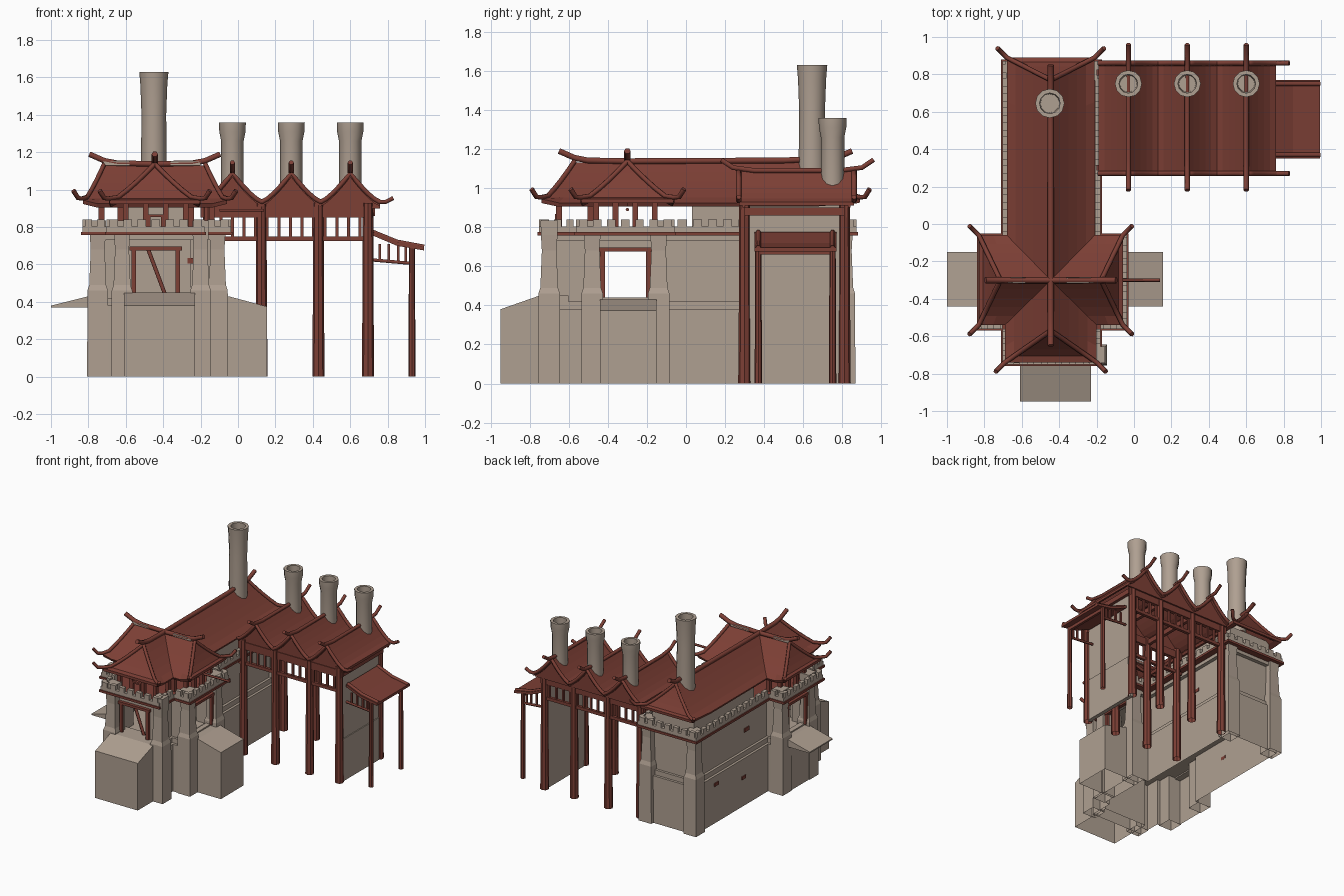
import bpy, bmesh, math
from mathutils import Vector, Matrix

cube = bpy.data.objects.get("Cube")
if cube:
    bpy.data.objects.remove(cube, do_unlink=True)


def material(name, rgb):
    m = bpy.data.materials.new(name)
    m.use_nodes = True
    m.diffuse_color = (*rgb, 1)
    bsdf = next(n for n in m.node_tree.nodes if n.type == 'BSDF_PRINCIPLED')
    bsdf.inputs["Base Color"].default_value = (*rgb, 1)
    return m


STONE = material("sandstone", (0.43, 0.35, 0.285))
RED = material("red_timber", (0.205, 0.05, 0.036))


def finish(bm, name, mat, fix=True):
    if fix:
        bmesh.ops.recalc_face_normals(bm, faces=bm.faces)
    me = bpy.data.meshes.new(name)
    bm.to_mesh(me)
    bm.free()
    ob = bpy.data.objects.new(name, me)
    bpy.context.collection.objects.link(ob)
    me.materials.append(mat)
    return ob


def boxes(name, spans, mat):
    """Join boxes given as (x0, x1, y0, y1, z0, z1)."""
    bm = bmesh.new()
    for x0, x1, y0, y1, z0, z1 in spans:
        mid = Vector((x0 + x1, y0 + y1, z0 + z1)) / 2
        size = (abs(x1 - x0), abs(y1 - y0), abs(z1 - z0), 1)
        bmesh.ops.create_cube(bm, size=1, matrix=Matrix.Translation(mid) @ Matrix.Diagonal(size))
    return finish(bm, name, mat)


def prism(name, profile, axis, a, b, mat, floor=True):
    """Extrude a 2D profile from a to b along an axis."""
    place = {'x': lambda p, t: (t, *p), 'y': lambda p, t: (p[0], t, p[1]), 'z': lambda p, t: (*p, t)}[axis]
    bm = bmesh.new()
    face = bm.faces.new([bm.verts.new(place(p, a)) for p in profile])
    out = bmesh.ops.extrude_face_region(bm, geom=[face])
    for v in out['geom']:
        if isinstance(v, bmesh.types.BMVert):
            v.co[('x', 'y', 'z').index(axis)] = b
    bmesh.ops.recalc_face_normals(bm, faces=bm.faces)
    if not floor:
        low = [f for f in bm.faces if f.normal.z < -0.9]
        bmesh.ops.delete(bm, geom=low, context='FACES_ONLY')
    return finish(bm, name, mat, False)


def beam(name, pts, r, mat=RED):
    cu = bpy.data.curves.new(name, 'CURVE')
    cu.dimensions = '3D'
    cu.bevel_depth, cu.bevel_resolution, cu.use_fill_caps = r, 1, True
    sp = cu.splines.new('POLY')
    sp.points.add(len(pts) - 1)
    for q, p in zip(sp.points, pts):
        q.co = (*p, 1)
    cu.materials.append(mat)
    ob = bpy.data.objects.new(name, cu)
    bpy.context.collection.objects.link(ob)
    bpy.ops.object.select_all(action='DESELECT')
    ob.select_set(True)
    bpy.context.view_layer.objects.active = ob
    bpy.ops.object.convert(target='MESH')


def lathe(name, x, y, rings, n, mat, turn=0.0, smooth=False):
    bm = bmesh.new()
    rows = [[bm.verts.new((x + r * math.cos(turn + math.tau * i / n), y + r * math.sin(turn + math.tau * i / n), z))
             for i in range(n)] for r, z in rings]
    for a, b in zip(rows, rows[1:]):
        for i in range(n):
            bm.faces.new((a[i], a[(i + 1) % n], b[(i + 1) % n], b[i]))
    bm.faces.new(rows[-1])
    ob = finish(bm, name, mat)
    if smooth:
        bpy.ops.object.select_all(action='DESELECT')
        ob.select_set(True)
        bpy.context.view_layer.objects.active = ob
        bpy.ops.object.shade_smooth_by_angle(angle=0.7)


# Cross-shaped footprint of tower and hall
def outline(o):
    xa, xb, xc, xd = -0.79 - o, -0.66 - o, -0.22 + o, -0.08 + o
    ya, yb, yc, yd = -0.71 - o, -0.52 - o, -0.10 + o, 0.83 + o
    return [(xb, yd), (xb, yc), (xa, yc), (xa, yb), (xb, yb), (xb, ya),
            (xc, ya), (xc, yb), (xd, yb), (xd, yc), (xc, yc), (xc, yd)]


def edge_box(p, q, s, e, t, z0, z1):
    """Box along edge p-q from distance s to e, thickness t inward."""
    p, q = Vector(p), Vector(q)
    d = (q - p).normalized()
    a, b = p + d * s, p + d * e + Vector((-d.y, d.x)) * t
    return (a.x, b.x, a.y, b.y, z0, z1)


def edges(o):
    pts = outline(o)
    return [(p, q, (Vector(q) - Vector(p)).length) for p, q in zip(pts, pts[1:] + pts[:1])]


# Base, floors and walls with three doorways
prism("base", outline(0.01), 'z', 0, 0.38, STONE, floor=False)
prism("base_ledge", outline(-0.01), 'z', 0.38, 0.42, STONE)
prism("upper_floor", outline(0.0), 'z', 0.73, 0.76, STONE)
wall, frames = [], []
for i, (p, q, n) in enumerate(edges(-0.03)):
    if i in (2, 5, 8):
        s, e = n / 2 - 0.12, n / 2 + 0.12
        wall += [edge_box(p, q, 0, s, 0.04, 0.42, 0.74), edge_box(p, q, e, n, 0.04, 0.42, 0.74),
                 edge_box(p, q, s, e, 0.04, 0.69, 0.74), edge_box(p, q, s, e, 0.04, 0.42, 0.44)]
        frames += [edge_box(p, q, s - 0.01, s + 0.015, -0.02, 0.44, 0.69),
                   edge_box(p, q, e - 0.015, e + 0.01, -0.02, 0.44, 0.69),
                   edge_box(p, q, s - 0.02, e + 0.02, -0.025, 0.675, 0.695)]
    else:
        wall.append(edge_box(p, q, 0, n, 0.04, 0.42, 0.74))
boxes("walls", wall, STONE)
boxes("door_frames", frames, RED)
beam("fallen_timber", [(-0.48, -0.64, 0.68), (-0.39, -0.64, 0.44)], 0.012)

# Cornice band and crenellated parapet
prism("cornice", outline(0.05), 'z', 0.757, 0.775, RED)
parapet = []
for p, q, n in edges(0.042):
    parapet.append(edge_box(p, q, 0, n, 0.03, 0.775, 0.803))
    k = max(2, round(n / 0.075))
    parapet += [edge_box(p, q, (j + 0.2) * n / k, (j + 0.8) * n / k, 0.03, 0.80, 0.84) for j in range(k)]
boxes("parapet", parapet, STONE)

# Buttresses at the corners
for x, y in [(-0.62, -0.70), (-0.20, -0.70), (-0.75, -0.48), (-0.75, -0.14), (-0.11, -0.48),
             (-0.11, -0.14), (-0.64, 0.81), (-0.24, 0.81)]:
    rings = [(0.08, 0), (0.078, 0.46), (0.064, 0.49), (0.053, 0.68), (0.06, 0.76), (0.062, 0.835)]
    lathe("buttress", x, y, rings, 4, STONE, math.pi / 4)

# Porch blocks and left landing
prism("right_porch", [(-0.17, 0), (0.155, 0), (0.155, 0.375), (-0.05, 0.43), (-0.17, 0.43)],
      'y', -0.44, -0.15, STONE, floor=False)
prism("front_porch", [(-0.6, 0), (-0.95, 0), (-0.95, 0.38), (-0.75, 0.45), (-0.6, 0.45)],
      'x', -0.61, -0.23, STONE, floor=False)
prism("left_landing", [(-0.75, 0.37), (-1, 0.37), (-1, 0.38), (-0.8, 0.43), (-0.75, 0.43)],
      'y', -0.44, -0.15, STONE)

# Clerestory wall of the hall and lantern posts of the tower
boxes("clerestory", [(-0.63, -0.26, 0.03, 0.80, 0.76, 0.95)], STONE)
posts = []
for i, (p, q, n) in enumerate(edges(-0.045)):
    if i not in (0, 10, 11):
        k = 3 if n > 0.3 else 1
        posts += [edge_box(p, q, t * (n - 0.03) / k, t * (n - 0.03) / k + 0.03, 0.03, 0.76, 0.94) for t in range(k + 1)]
boxes("lantern_posts", posts, RED)
boxes("front_window", [(-0.48, -0.40, -0.67, -0.65, 0.855, 0.867), (-0.48, -0.468, -0.67, -0.65, 0.775, 0.86),
                       (-0.412, -0.40, -0.67, -0.65, 0.775, 0.86)], RED)

# Curved hip roofs radiating from the tower centre
CENTRE, EAVE, RIDGE, STEPS = Vector((-0.445, -0.30, 0)), 0.925, 1.13, 5


def roof_arm(name, angle, w, length, ridge):
    rot = Matrix.Rotation(angle, 3, 'Z')
    at = lambda x, y, z: CENTRE + rot @ Vector((x, y, z))
    bm, rows, hips = bmesh.new(), [], []
    for k in range(STEPS + 1):
        s = k / STEPS
        hw, end, z = w * (1 - s), length + (ridge - length) * s, EAVE + (RIDGE - EAVE) * s ** 1.25
        lift = 0.02 if k == 0 else 0
        pts = [(0, -hw, z), (end * 0.8, -hw, z), (end, -hw, z + lift), (end, hw, z + lift), (end * 0.8, hw, z), (0, hw, z)]
        rows.append([bm.verts.new(at(*p)) for p in pts])
        hips.append((end, hw, z + lift + 0.008))
    for a, b in zip(rows, rows[1:]):
        for i in range(5):
            bm.faces.new((a[i], a[i + 1], b[i + 1], b[i]))
    bmesh.ops.remove_doubles(bm, verts=bm.verts, dist=0.0005)
    ob = finish(bm, name, RED, False)
    mod = ob.modifiers.new("thickness", 'SOLIDIFY')
    mod.thickness, mod.offset = 0.022, -1
    tips = [(length + 0.05, w + 0.05, EAVE + 0.07), (length + 0.025, w + 0.025, EAVE + 0.03)]
    for side in (-1, 1):
        beam(name + "_hip_beam", [at(x, side * y, z) for x, y, z in tips + hips], 0.013)
    beam(name + "_ridge_beam", [at(0, 0, RIDGE + 0.008), at(ridge * 0.75, 0, RIDGE + 0.012),
                                at(ridge, 0, RIDGE + 0.025), at(ridge + 0.08, 0, RIDGE + 0.06)], 0.017)


roof_arm("front_roof", -math.pi / 2, 0.245, 0.44, 0.27)
roof_arm("left_roof", math.pi, 0.24, 0.385, 0.27)
roof_arm("right_roof", 0, 0.24, 0.385, 0.27)
roof_arm("hall_roof", math.pi / 2, 0.235, 1.19, 1.07)
boxes("worn_ridge", [(-0.72, -0.58, -0.315, -0.285, 1.13, 1.152), (-0.36, -0.2, -0.315, -0.285, 1.13, 1.152)], STONE)
beam("side_pole", [(-0.1, -0.3, 0.89), (0.14, -0.3, 0.89)], 0.009)

# Shed: three curved gables side by side
RIDGES, HALF, Y0, Y1 = (-0.03, 0.285, 0.60), 0.16, 0.27, 0.86
for gx in RIDGES:
    prof = [(gx + HALF * k / 5, 0.93 + 0.155 * (1 - abs(k) / 5) ** 1.35) for k in range(-5, 6)]
    under = [(x, z - 0.02) for x, z in reversed(prof)]
    prism("shed_roof", prof + under, 'y', Y0, Y1, RED)
    fill = [(x, z - 0.01) for x, z in prof] + [(gx + HALF, 0.90), (gx - HALF, 0.90)]
    for y in (Y0 + 0.02, Y1 - 0.03):
        prism("shed_gable", fill, 'y', y, y + 0.012, RED)
    for y in (Y0, Y1):
        beam("verge_beam", [(x, y, z + 0.004) for x, z in prof], 0.014)
    beam("shed_ridge_beam", [(gx, 0.18, 1.145), (gx, 0.24, 1.105), (gx, 0.35, 1.09), (gx, 0.78, 1.09),
                             (gx, 0.9, 1.105), (gx, 0.96, 1.145)], 0.014)
    lathe("chimney", gx, 0.75, [(0.06, 0.99), (0.06, 1.26), (0.07, 1.31), (0.072, 1.36), (0.05, 1.36), (0.045, 1.1)],
          12, STONE, smooth=True)
for y in (Y0, Y1):
    beam("verge_tip", [(0.75, y, 0.935), (0.79, y, 0.935), (0.83, y, 0.955)], 0.013)
lathe("tall_chimney", -0.45, 0.645, [(0.07, 1.02), (0.066, 1.4), (0.072, 1.56), (0.078, 1.63), (0.055, 1.63), (0.05, 1.2)],
      12, STONE, smooth=True)

# Shed posts, beams and slatted frieze
rails, slats = [], []
for y in (0.30, 0.81):
    for x in (-0.16, 0.125, 0.43, 0.695):
        lathe("shed_post", x, y, [(0.033, 0), (0.029, 0.5), (0.028, 0.93)], 8, RED)
    rails += [(-0.2, 0.72, y - 0.015, y + 0.015, 0.85, 0.91), (-0.2, 0.70, y - 0.012, y + 0.012, 0.725, 0.75)]
    slats += [(x, x + 0.016, y - 0.008, y + 0.008, 0.74, 0.86) for x in [-0.1 + 0.062 * k for k in range(13)]]
rails += [(x - 0.012, x + 0.012, 0.30, 0.81, 0.86, 0.90) for x in (0.125, 0.43, 0.72)]
boxes("shed_rails", rails, RED)
boxes("shed_slats", slats, RED)
boxes("shed_end_wall", [(0.68, 0.705, 0.31, 0.80, 0, 0.87), (0.70, 0.712, 0.33, 0.78, 0, 0.34)], STONE)

# Lean-to at the shed end
prism("lean_to_roof", [(0.72, 0.775), (0.85, 0.72), (0.995, 0.695), (0.995, 0.675), (0.85, 0.70), (0.72, 0.755)],
      'y', 0.35, 0.77, RED)
lean = []
for y in (0.37, 0.75):
    lathe("lean_to_post", 0.93, y, [(0.019, 0), (0.016, 0.69)], 8, RED)
    beam("lean_to_rail", [(0.71, y, 0.625), (0.94, y, 0.605)], 0.01)
    beam("lean_to_edge", [(0.72, y, 0.775), (0.85, y, 0.722), (0.995, y, 0.695)], 0.013)
    lean += [(x, x + 0.014, y - 0.007, y + 0.007, 0.615, 0.71) for x in (0.75, 0.8, 0.85, 0.89)]
lean.append((0.92, 0.94, 0.36, 0.76, 0.66, 0.69))
boxes("lean_to_slats", lean, RED)

# Exposed brick patches
boxes("brick_patches", [(-0.27, -0.21, -0.685, -0.676, 0.605, 0.635), (-0.255, -0.246, 0.4, 0.45, 0.55, 0.575),
                        (-0.072, -0.065, -0.5, -0.46, 0.24, 0.27), (-0.678, -0.669, 0.2, 0.25, 0.22, 0.245),
                        (-0.678, -0.669, 0.55, 0.6, 0.3, 0.325), (-0.637, -0.63, 0.1, 0.16, 0.56, 0.59)], RED)
